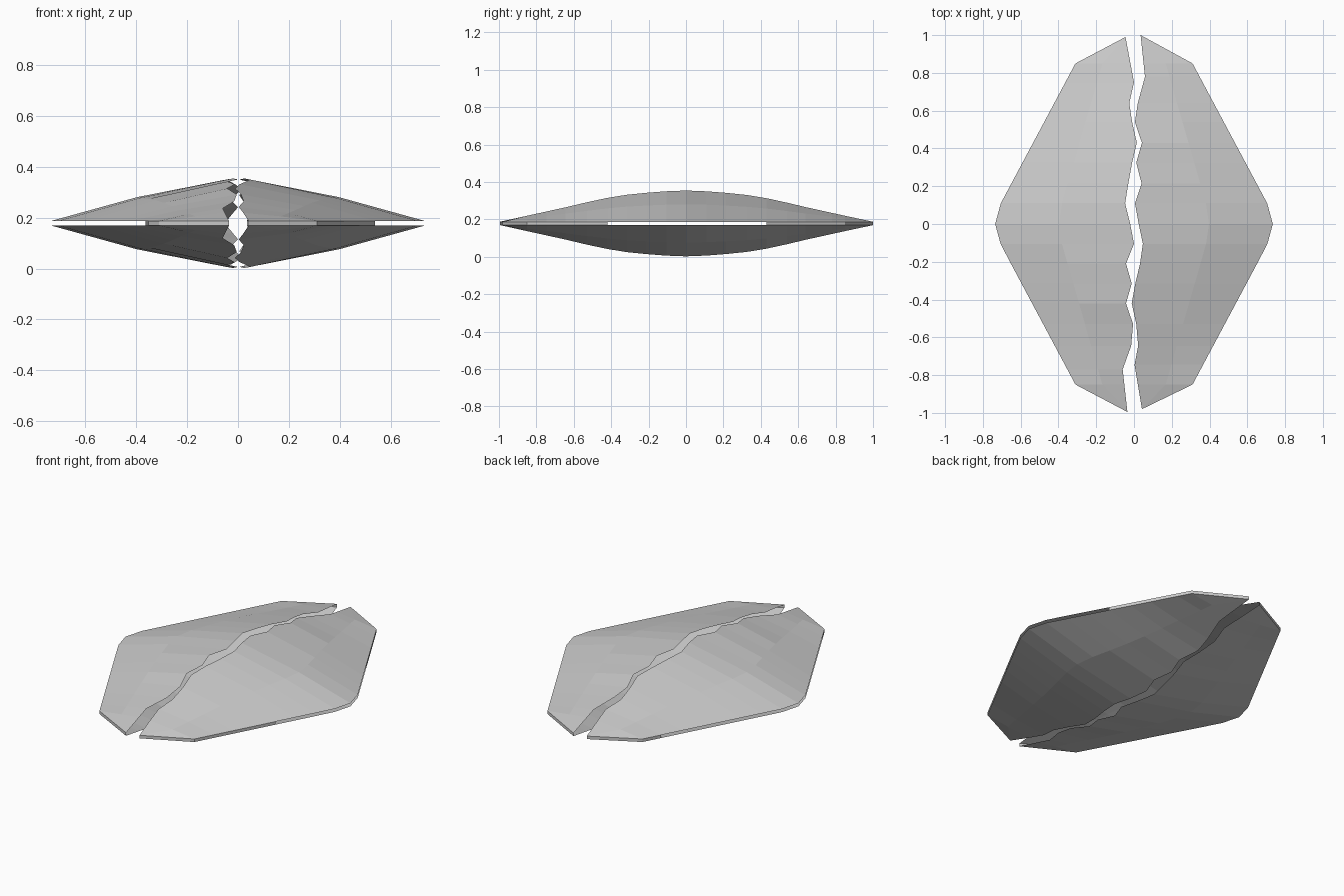
import bpy, bmesh

if "Cube" in bpy.data.objects:
    bpy.data.objects.remove(bpy.data.objects["Cube"])

MID, RIM = 0.178, 0.009

# Jagged crack edge of each half, seen from the top (x, y)
LEFT = [(-.045, .99), (0, .75), (-.025, .64), (-.01, .54), (.015, .43), (-.01, .325),
        (-.03, .215), (-.047, .11), (-.02, 0), (0, -.105), (-.042, -.21), (-.012, -.315),
        (-.042, -.42), (-.005, -.53), (-.015, -.645), (-.06, -.77), (-.035, -.995)]
RIGHT = [(.035, 1), (.058, .78), (.02, .64), (.005, .54), (.042, .43), (.012, .325),
         (.04, .215), (.005, .11), (.025, 0), (.047, -.105), (.032, -.21), (.007, -.315),
         (-.012, -.42), (.012, -.53), (.022, -.645), (.003, -.745), (.042, -.98)]
OUTLINE = [(0, .735), (.11, .705), (.85, .31), (1, .03)]          # |y| -> rim x
RIDGE = [(0, .176), (.105, .172), (.21, .164), (.32, .153), (.43, .135),
         (.54, .111), (.645, .086), (.85, .041), (1, RIM)]       # |y| -> dome height


def lerp(table, t):
    for (a, u), (b, v) in zip(table, table[1:]):
        if t <= b:
            return u + (v - u) * (t - a) / (b - a)
    return table[-1][1]


def add_ends(crack):
    """Insert rows at the outline corners y = +-0.85."""
    (xa, ya), (xb, yb) = crack[0], crack[1]
    (xc, yc), (xd, yd) = crack[-2], crack[-1]
    top = (xa + (xb - xa) * (ya - .85) / (ya - yb), .85)
    low = (xc + (xd - xc) * (yc + .85) / (yc - yd), -.85)
    return [crack[0], top] + crack[1:-1] + [low, crack[-1]]


def half_shell(name, crack, side, rim_from):
    bm = bmesh.new()
    rims = []
    # Upper and lower domed skins
    for up in (1, -1):
        rows = []
        for i, (cx, y) in enumerate(crack):
            if i in (0, len(crack) - 1):
                rows.append([bm.verts.new((cx, y, MID + up * RIM))])
                continue
            rx, h = lerp(OUTLINE, abs(y)), lerp(RIDGE, abs(y))
            pts = [(cx, h), (side * rx * .54, RIM + .56 * (h - RIM)), (side * rx, RIM)]
            rows.append([bm.verts.new((x, y, MID + up * z)) for x, z in pts])
        for a, b in zip(rows, rows[1:]):
            if len(a) == 1 or len(b) == 1:
                tip, row = (a[0], b) if len(a) == 1 else (b[0], a)
                faces = [(tip, row[0], row[1]), (tip, row[1], row[2])]
            else:
                faces = [(a[k], a[k + 1], b[k + 1], b[k]) for k in range(2)]
            for f in faces:
                face = bm.faces.new(f)
                face.normal_update()
                if face.normal.z * up < 0:
                    face.normal_flip()
        rims.append([r[-1] for r in rows])
    # Thin rim joining the skins near the two ends
    top, low = rims
    for i in range(len(top) - 1):
        if min(abs(top[i].co.y), abs(top[i + 1].co.y)) > rim_from:
            face = bm.faces.new((top[i], top[i + 1], low[i + 1], low[i]))
            face.normal_update()
            if face.normal.x * side < 0:
                face.normal_flip()
    mesh = bpy.data.meshes.new(name)
    bm.to_mesh(mesh)
    bm.free()
    obj = bpy.data.objects.new(name, mesh)
    bpy.context.collection.objects.link(obj)


half_shell("left_half_shell", add_ends(LEFT), -1, .7)
half_shell("right_half_shell", add_ends(RIGHT), 1, .4)
